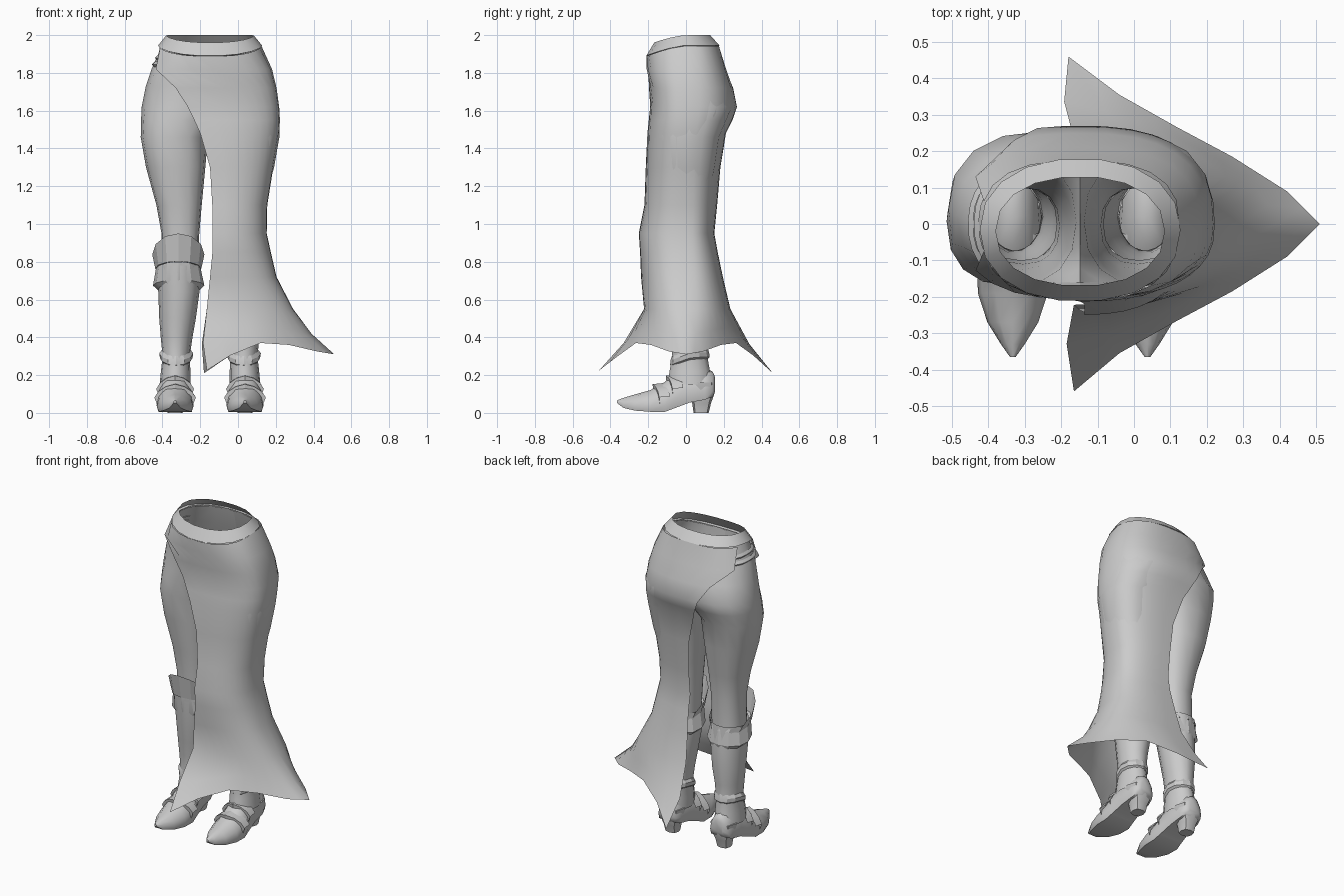
import bpy, bmesh, math
from mathutils import Vector

cube = bpy.data.objects.get("Cube")
if cube:
    bpy.data.objects.remove(cube, do_unlink=True)

grey = bpy.data.materials.new("plain_grey")
grey.use_nodes = True
colour = (0.6, 0.6, 0.6, 1)
grey.diffuse_color = colour
grey.node_tree.nodes["Principled BSDF"].inputs["Base Color"].default_value = colour

MID = -0.148   # symmetry plane of the body
FOOT = -0.333  # centre line of the right foot


def power(v, p):
    return math.copysign(abs(v) ** p, v)


def ring(z, cx, rx, yf, yb, n=14, p=1.0, limit=9):
    """Closed oval with separate front and back depth."""
    pts = []
    cy, ry = (yf + yb) / 2, (yb - yf) / 2
    for i in range(n):
        t = math.tau * i / n
        x = min(cx + rx * power(math.cos(t), p), limit)
        pts.append(Vector((x, cy + ry * power(math.sin(t), p), z)))
    return pts


def loft(name, rows, closed=True, caps=False, mirror=False, angle=40, drop_x=None):
    bm = bmesh.new()
    grid = [[bm.verts.new(p) for p in row] for row in rows]
    n = len(rows[0])
    for a, b in zip(grid, grid[1:]):
        for i in range(n if closed else n - 1):
            j = (i + 1) % n
            quad = (a[i], a[j], b[j], b[i])
            if drop_x is None or any(abs(v.co.x - drop_x) > 1e-4 for v in quad):
                bm.faces.new(quad)
    if caps:
        bm.faces.new(grid[0])
        bm.faces.new(grid[-1])
    bmesh.ops.recalc_face_normals(bm, faces=bm.faces)
    if mirror:
        both = bmesh.ops.duplicate(bm, geom=bm.verts[:] + bm.edges[:] + bm.faces[:])["geom"]
        for v in both:
            if isinstance(v, bmesh.types.BMVert):
                v.co.x = 2 * MID - v.co.x
        bmesh.ops.reverse_faces(bm, faces=[f for f in both if isinstance(f, bmesh.types.BMFace)])
    me = bpy.data.meshes.new(name)
    bm.to_mesh(me)
    bm.free()
    me.materials.append(grey)
    ob = bpy.data.objects.new(name, me)
    bpy.context.collection.objects.link(ob)
    bpy.ops.object.select_all(action="DESELECT")
    ob.select_set(True)
    bpy.context.view_layer.objects.active = ob
    bpy.ops.object.shade_smooth_by_angle(angle=math.radians(angle))


def dip_front(row, dip, reach):
    """Lower the front of a waist row."""
    for p in row:
        p.z -= dip * max(0, -p.y / reach) ** 1.5
    return row


# Hips and legs: open tubes joined along the middle
hips = [(1.82, MID, .31, -.187, .195), (1.73, MID, .34, -.18, .23)]
legs = [(1.62, -.24, .27, -.175, .256), (1.55, -.3, .213, -.172, .225), (1.46, -.337, .178, -.17, .185),
        (1.3, -.33, .157, -.155, .16), (1.1, -.312, .12, -.125, .12), (.95, -.305, .1, -.11, .1),
        (.76, -.31, .098, -.1, .1)]
leg_rows = [ring(*r, n=16, p=.85, limit=MID) for r in hips + legs]
hip_top = dip_front(ring(1.945, MID, .255, -.19, .165, n=16, p=.85, limit=MID), .055, .19)
loft("legs", [hip_top] + leg_rows, mirror=True, drop_x=MID)

# Waistband, dipping at the front
waist = [dip_front(ring(z, MID, rx, yf, yb, n=18, p=.9), dip, -yf)
         for z, dip, rx, yf, yb in ((2, .04, .232, -.17, .13), (1.945, .055, .276, -.213, .18),
                                    (1.94, .055, .255, -.19, .165))]
loft("waistband", waist)

# Wrapped skirt: arcs from the front edge around the left side to the back edge
arcs = [(1.943, .272, -.21, .175, 165), (1.82, .328, -.208, .212, 148), (1.72, .352, -.196, .25, 116),
        (1.62, .366, -.19, .27, 104), (1.55, .37, -.197, .246, 99), (1.48, .366, -.205, .212, 95),
        (1.3, .335, -.213, .182, 90), (1.1, .303, -.22, .165, 89), (.95, .3, -.25, .15, 89),
        (.85, .322, -.243, .168, 89), (.72, .352, -.238, .195, 90), (.55, .44, -.222, .235, 91)]
COLS = 20
skirt = []
for z, rx, yf, yb, half in arcs:
    row = []
    for i in range(COLS + 1):
        t = math.radians(half * (2 * i / COLS - 1))
        s = power(math.sin(t), .77)
        row.append(Vector((MID + rx * power(math.cos(t), .8), (yb if s > 0 else -yf) * s, z)))
    skirt.append(row)
dip_front(skirt[0], .055, .21)
half_hem = [(-.165, -.46, .225), (-.04, -.355, .305), (.12, -.265, .37), (.27, -.185, .36),
            (.42, -.09, .325), (.51, 0, .31)]
hem = [Vector(p) for p in half_hem] + [Vector((x, -y, z)) for x, y, z in half_hem[-2::-1]]
hem[-1] += Vector((-.015, 0, -.015))
full = []
for a, b in zip(hem, hem[1:]):
    full += [a, (a + b) / 2]
full.append(hem[-1])
flare = []
for i, (a, b) in enumerate(zip(skirt[-1], full)):
    p = a.lerp(b, .45)
    p.z = a.z + (b.z - a.z) * .55
    p.x -= .02 if i in (0, COLS) else 0
    flare.append(p)
loft("wrap_skirt", skirt + [flare, full], closed=False, angle=60)

# Tie straps on the right hip
for k, z in enumerate((1.88, 1.845)):
    rows = []
    for dz, grow in ((.014, -.008), (0, .006), (-.014, -.004)):
        row = []
        for i in range(9):
            t = math.radians(140 + 75 * i / 8)
            row.append(Vector((MID + (.286 + .016 * k + grow) * power(math.cos(t), .85),
                               (.194 + .006 * k + grow) * power(math.sin(t), .85), z + dz)))
        rows.append(row)
    loft("hip_strap", rows, closed=False)

# Boot shafts
shaft = [(.78, -.315, .118, -.125, .115), (.64, -.313, .109, -.115, .125), (.5, -.32, .097, -.095, .128),
         (.4, -.325, .084, -.082, .118), (.3, -.327, .072, -.075, .115), (.22, -.33, .078, -.09, .13),
         (.15, FOOT, .082, -.1, .14)]
loft("boot_shafts", [ring(*r) for r in shaft], mirror=True)


def band(name, specs):
    """Band whose rims rise to a point at the front."""
    rows = []
    for z, lift, cx, rx, yf, yb in specs:
        row = ring(z, cx, rx, yf, yb, n=12)
        for p in row:
            p.z += lift * max(-.4, p.y / yf)
        rows.append(row)
    loft(name, rows, mirror=True, angle=25)


band("knee_cuffs", [(.82, .13, -.316, .138, -.155, .112), (.762, .04, -.316, .122, -.132, .118),
                    (.762, .04, -.316, .11, -.11, .11)])
band("calf_cuffs", [(.76, .04, -.316, .119, -.126, .117), (.675, .03, -.314, .136, -.118, .128),
                    (.65, .03, -.314, .108, -.11, .12)])
band("ankle_straps", [(.33, -.03, -.327, .073, -.075, .115), (.308, -.03, -.327, .09, -.082, .122),
                      (.283, -.03, -.327, .086, -.084, .126), (.272, -.03, -.327, .073, -.075, .115)])

# Feet: sections from toe to heel as (y, half width, bottom, top)
feet = []
for y, w, lo, hi in ((-.365, .008, .052, .066), (-.33, .033, .026, .08), (-.27, .07, .012, .098),
                     (-.19, .096, .006, .12), (-.11, .098, .006, .165), (-.06, .09, .025, .215),
                     (.02, .08, .055, .235), (.1, .075, .07, .235), (.14, .062, .085, .22), (.154, .035, .11, .19)):
    h = hi - lo
    half = [(0, hi), (.5 * w, hi - .1 * h), (.88 * w, hi - .42 * h), (w, lo + .22 * h), (.9 * w, lo)]
    feet.append([Vector((FOOT + x, y, z)) for x, z in half]
                + [Vector((FOOT - x, y, z)) for x, z in half[:0:-1]])
loft("boot_feet", feet, caps=True, mirror=True, angle=50)

# Heels, tapering to a small tip
heels = [(.16, FOOT, .08, 0, .152), (.1, FOOT, .07, .012, .15), (.05, FOOT, .048, .033, .132),
         (0, FOOT, .04, .04, .12)]
loft("boot_heels", [ring(*r, n=8, p=.7) for r in heels], caps=True, mirror=True)

# Pointed straps over the instep
for name, y, top, w in (("instep_straps", -.095, .195, .1), ("toe_straps", -.165, .15, .11)):
    rows = []
    for dy, dz, grow in ((.045, .008, -.004), (-.012, .002, .0), (-.008, -.035, -.014)):
        row = []
        for s in (-1, -.8, -.45, 0, .45, .8, 1):
            row.append(Vector((FOOT + (w + grow) * s, y + dy + .035 * abs(s),
                               top + dz - .025 * abs(s) - .045 * s ** 4)))
        rows.append(row)
    loft(name, rows, closed=False, mirror=True, angle=25)
